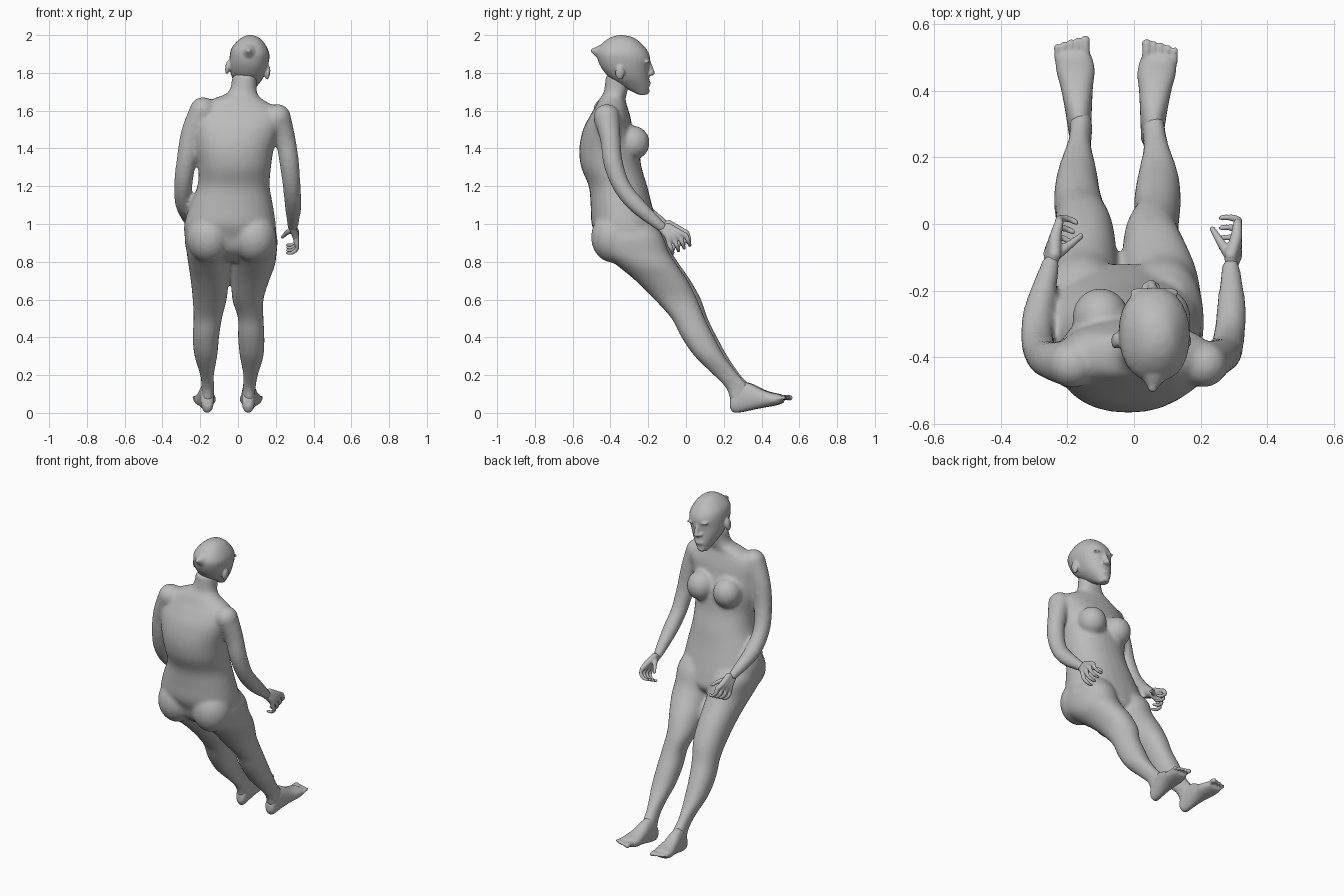
import bpy, bmesh, math
from mathutils import Vector, Matrix

cube = bpy.data.objects.get("Cube")
if cube:
    bpy.data.objects.remove(cube, do_unlink=True)

GREY = (0.5, 0.5, 0.5, 1)
skin = bpy.data.materials.new("plain grey")
skin.use_nodes = True
skin.diffuse_color = GREY
skin.node_tree.nodes["Principled BSDF"].inputs["Base Color"].default_value = GREY
SIDES = 28


def refine(keys, steps=4):
    """Catmull-Rom interpolation of equal-length tuples."""
    out = []
    for i in range(len(keys) - 1):
        a, b = keys[max(i - 1, 0)], keys[i]
        c, d = keys[i + 1], keys[min(i + 2, len(keys) - 1)]
        for s in range(steps):
            t = s / steps
            out.append([q + 0.5 * t * (r - p + t * (2*p - 5*q + 4*r - e + t * (3*(q - r) + e - p)))
                        for p, q, r, e in zip(a, b, c, d)])
    return out + [list(keys[-1])]


def bridge(bm, rings):
    """Closed skin through a list of point rings."""
    loops = [[bm.verts.new(p) for p in ring] for ring in rings]
    faces = [bm.faces.new(loops[0]), bm.faces.new(loops[-1])]
    for a, b in zip(loops, loops[1:]):
        for i in range(len(a)):
            j = (i + 1) % len(a)
            faces.append(bm.faces.new((a[i], a[j], b[j], b[i])))
    bmesh.ops.recalc_face_normals(bm, faces=faces)


def loft(bm, keys, along_y=False):
    """Slices given as (height, x min, x max, depth min, depth max)."""
    rings = []
    for h, x0, x1, d0, d1 in refine(keys):
        ring = []
        for i in range(SIDES):
            a = math.tau * i / SIDES
            c, s = math.cos(a), math.sin(a)
            x = (x0 + x1) / 2 + (x1 - x0) / 2 * math.copysign(abs(c) ** 0.9, c)
            d = (d0 + d1) / 2 + (d1 - d0) / 2 * math.copysign(abs(s) ** 0.9, s)
            ring.append((x, h, d) if along_y else (x, d, h))
        rings.append(ring)
    bridge(bm, rings)


def ball(bm, centre, radii):
    m = Matrix.Translation(centre) @ Matrix.Diagonal((*radii, 1))
    bmesh.ops.create_uvsphere(bm, u_segments=24, v_segments=16, radius=1, matrix=m)


def tube(bm, keys):
    """Round limb through (x, y, z, radius) with rounded ends."""
    pts = refine(keys)
    rings = []
    for i, p in enumerate(pts):
        t = Vector(pts[min(i + 1, len(pts) - 1)][:3]) - Vector(pts[max(i - 1, 0)][:3])
        u = t.cross(Vector((0.9, 0.1, 0.3))).normalized()
        v = t.normalized().cross(u)
        angles = [math.tau * k / 16 for k in range(16)]
        rings.append([Vector(p[:3]) + p[3] * (math.cos(a) * u + math.sin(a) * v) for a in angles])
    bridge(bm, rings)
    for k in (keys[0], keys[-1]):
        ball(bm, k[:3], [k[3]] * 3)


def finish(bm, name, voxel, relax):
    """Fuse overlapping volumes into one soft surface."""
    me = bpy.data.meshes.new(name)
    bm.to_mesh(me)
    bm.free()
    me.materials.append(skin)
    ob = bpy.data.objects.new(name, me)
    bpy.context.collection.objects.link(ob)
    fuse = ob.modifiers.new("fuse", "REMESH")
    fuse.mode = "VOXEL"
    fuse.voxel_size = voxel
    fuse.use_smooth_shade = True
    soft = ob.modifiers.new("soften", "SMOOTH")
    soft.factor = 0.5
    soft.iterations = relax
    return ob


# Torso, from pelvis to neck
bm = bmesh.new()
loft(bm, [(.80, -.17, .10, -.36, -.17), (.86, -.25, .18, -.44, -.12), (.93, -.28, .20, -.47, -.13),
          (1.0, -.285, .20, -.50, -.15), (1.1, -.255, .185, -.505, -.18), (1.2, -.215, .168, -.515, -.205),
          (1.3, -.21, .175, -.555, -.235), (1.4, -.225, .19, -.565, -.25), (1.5, -.235, .22, -.545, -.28),
          (1.57, -.235, .24, -.51, -.295), (1.62, -.21, .20, -.48, -.31), (1.66, -.14, .13, -.46, -.32),
          (1.7, -.05, .10, -.435, -.31), (1.79, -.03, .10, -.425, -.29)])
for x in (-.1, .085):
    ball(bm, (x, -.28, 1.43), (.085, .088, .09))
for x in (-.155, .085):
    ball(bm, (x, -.385, .93), (.118, .118, .135))

# Legs, leaning forward
loft(bm, [(.99, -.26, -.05, -.45, -.16), (.93, -.283, -.035, -.48, -.11), (.85, -.272, -.04, -.455, -.075),
          (.78, -.262, -.045, -.365, -.03), (.7, -.25, -.05, -.267, .025), (.6, -.24, -.06, -.162, .08),
          (.5, -.235, -.085, -.07, .115), (.4, -.24, -.1, -.018, .165), (.3, -.23, -.11, .05, .22),
          (.2, -.2, -.128, .152, .29), (.13, -.193, -.125, .218, .35), (.06, -.193, -.128, .245, .34)])
loft(bm, [(.99, -.02, .18, -.45, -.16), (.93, -.035, .208, -.48, -.12), (.85, -.03, .205, -.455, -.09),
          (.78, -.032, .195, -.365, -.045), (.7, -.035, .165, -.267, .01), (.6, -.03, .135, -.167, .06),
          (.5, 0, .135, -.077, .1), (.4, 0, .14, -.024, .15), (.3, .01, .135, .045, .205),
          (.2, .028, .105, .146, .28), (.13, .025, .093, .212, .34), (.06, .025, .09, .235, .33)])

# Arms, bent at the elbow
tube(bm, [(-.185, -.42, 1.60, .072), (-.245, -.41, 1.48, .058), (-.272, -.395, 1.34, .053),
          (-.29, -.35, 1.21, .049), (-.285, -.26, 1.1, .046), (-.25, -.12, 1.0, .028)])
tube(bm, [(.21, -.42, 1.565, .07), (.25, -.40, 1.45, .055), (.272, -.385, 1.32, .052),
          (.285, -.335, 1.19, .047), (.292, -.25, 1.09, .044), (.29, -.13, .985, .028)])
finish(bm, "body", .011, 8)

# Head with face, ears and peaked back
bm = bmesh.new()
loft(bm, [(1.685, .03, .085, -.255, -.205), (1.73, .0, .112, -.34, -.193), (1.78, -.03, .14, -.41, -.195),
          (1.83, -.045, .155, -.45, -.195), (1.88, -.05, .16, -.47, -.19), (1.92, -.045, .155, -.47, -.205),
          (1.96, -.02, .13, -.44, -.24), (1.988, .01, .1, -.40, -.28), (2.0, .04, .07, -.36, -.33)])
tube(bm, [(.053, -.38, 1.895, .085), (.05, -.44, 1.908, .053), (.045, -.49, 1.916, .015)])
tube(bm, [(.057, -.198, 1.86, .011), (.057, -.185, 1.82, .013), (.057, -.182, 1.8, .016)])
ball(bm, (.057, -.2, 1.744), (.03, .014, .013))
ball(bm, (.057, -.212, 1.702), (.026, .02, .018))
for side in (-1, 1):
    ball(bm, (.057 + side * .018, -.188, 1.797), (.011, .012, .01))
    ball(bm, (.057 + side * .045, -.206, 1.868), (.03, .015, .009))
    ball(bm, (.055 + side * .107, -.35, 1.815), (.013, .024, .038))
head = finish(bm, "head", .006, 4)
pivot = Vector((.055, -.35, 1.84))
head.matrix_world = Matrix.Translation(pivot) @ Matrix.Rotation(.14, 4, "Y") @ Matrix.Translation(-pivot)


# Hands, modelled from the wrist with curled fingers
def hand(name, side, wrist, yaw):
    bm = bmesh.new()
    for k in range(4):
        y, z = .04 + .03 * k, -.088 + .014 * k
        knuckle = (.02, y, z, .0135)
        tube(bm, [(0, .012 * k, -.01 + .004 * k, .019), (.016, y * .6 + .01, z * .6, .018), knuckle])
        tube(bm, [knuckle, (.022, y + .012, z - .028, .011), (-.004, y + .02, z - .05, .010),
                  (-.028, y + .018, z - .05, .008)])
    tube(bm, [(0, .03, -.015, .018), (-.03, .075, -.03, .013), (-.055, .115, -.055, .009)])
    bmesh.ops.rotate(bm, verts=bm.verts, cent=(0, 0, 0), matrix=Matrix.Rotation(yaw, 3, "Z"))
    bmesh.ops.scale(bm, verts=bm.verts, vec=(side, 1, 1))
    bmesh.ops.reverse_faces(bm, faces=bm.faces if side < 0 else [])
    bmesh.ops.translate(bm, verts=bm.verts, vec=wrist)
    finish(bm, name, .005, 2)


hand("left_hand", 1, (.29, -.13, .985), 0)
hand("right_hand", -1, (-.25, -.125, 1.0), .35)


# Feet with five toes, slightly raised at the front
def foot(name, side, shift):
    bm = bmesh.new()
    loft(bm, [(.232, .035, .07, .03, .07), (.25, .022, .085, .003, .11), (.29, .02, .092, .004, .16),
              (.34, .018, .1, .015, .155), (.4, .015, .112, .027, .125), (.45, .01, .125, .036, .108),
              (.49, .018, .127, .046, .1), (.51, .03, .12, .056, .09)], along_y=True)
    for k in range(5):
        x, r = .036 + .021 * k, .0145 if k == 0 else .0105
        end = .54 - .003 * k * k / 2
        tube(bm, [(x, .485, .076, r), (x + .002, .52, .082, r * .9), (x + .002, end, .08, r)])
    bmesh.ops.scale(bm, verts=bm.verts, vec=(side, 1, 1))
    bmesh.ops.reverse_faces(bm, faces=bm.faces if side < 0 else [])
    bmesh.ops.translate(bm, verts=bm.verts, vec=shift)
    finish(bm, name, .005, 2)


foot("left_foot", 1, (0, 0, 0))
foot("right_foot", -1, (-.108, .01, 0))
